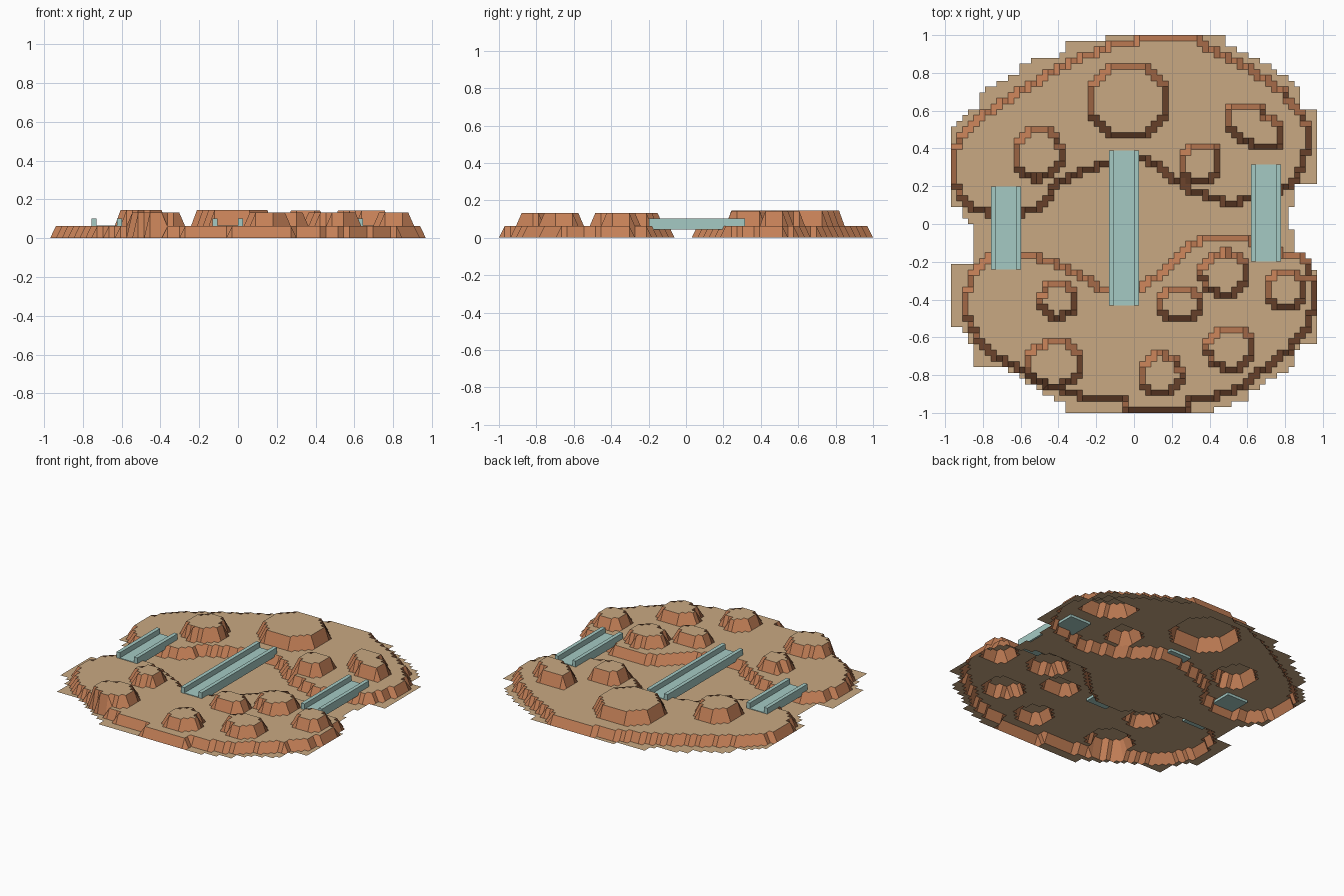
import bpy, bmesh, math

if "Cube" in bpy.data.objects:
    bpy.data.objects.remove(bpy.data.objects["Cube"])

CELL = 1 / 33            # terrain grid spacing
LOW, HIGH = 0.0, 0.062   # valley floor, plateau top


def material(name, rgb):
    m = bpy.data.materials.new(name)
    lin = [(c / 255 / 12.92) if c < 11 else ((c / 255 + 0.055) / 1.055) ** 2.4 for c in rgb]
    m.diffuse_color = (*lin, 1)
    m.use_nodes = True
    m.node_tree.nodes["Principled BSDF"].inputs["Base Color"].default_value = m.diffuse_color
    return m


sand = material("sand_tan", (201, 169, 130))
rock = material("cliff_terracotta", (197, 128, 87))
teal = material("bridge_pale_teal", (165, 202, 196))

# Outlines in hundredths of a unit
GROUND = [(-97, 51), (-97, 9), (-90, 9), (-89, 1), (-86, -1), (-86, -22), (-98, -22), (-98, -53),
          (-92, -55), (-86, -63), (-86, -75), (-70, -75), (-58, -82), (-47, -90), (-37, -94),
          (-37, -101), (43, -101), (43, -96), (61, -95), (61, -89), (79, -79), (85, -75), (85, -67),
          (89, -64), (98, -64), (98, -24), (89, -20), (85, -13), (85, -4), (82, -3), (82, 9),
          (86, 9), (86, 20), (98, 20), (98, 62), (89, 62), (89, 69), (79, 79), (72, 83), (59, 90),
          (50, 95), (50, 101), (-16, 101), (-16, 97), (-37, 97), (-37, 90), (-45, 87), (-61, 86),
          (-61, 80), (-83, 69), (-83, 61), (-90, 58)]
NORTH = [(-95, 39), (-95, 21), (-89, 11), (-84, 8), (-71, 4), (-55, 7), (-47, 11), (-42, 20),
         (-31, 26), (-15, 33), (6, 35), (19, 26), (27, 19), (38, 15), (51, 11), (61, 14), (75, 17),
         (83, 21), (88, 28), (91, 37), (91, 53), (86, 61), (80, 69), (61, 82), (45, 91), (36, 95),
         (36, 98), (2, 98), (0, 95), (-13, 94), (-31, 87), (-47, 78), (-63, 69), (-79, 58), (-91, 47)]
SOUTH = [(-88, -35), (-88, -51), (-79, -66), (-71, -72), (-60, -77), (-50, -84), (-39, -88),
         (-23, -92), (-5, -94), (-3, -98), (27, -98), (30, -94), (53, -89), (67, -78), (83, -66),
         (92, -53), (95, -45), (95, -32), (92, -21), (87, -16), (77, -15), (61, -8), (51, -6),
         (35, -8), (30, -12), (16, -24), (2, -36), (-13, -36), (-23, -31), (-44, -19), (-55, -17),
         (-76, -18), (-84, -23)]
# Irregular north-east mound
NE_MOUND = [(49, 53), (52, 63), (67, 63), (69, 57), (77, 54), (77, 40), (65, 40), (56, 45)]
# Round mounds: centre x, y, half width, half depth, top height
MOUNDS = [(-3, 65, 21, 19, .145), (-51, 37, 12.5, 13, .145), (35, 32, 10.5, 10.5, .142),
          (-40, -40, 9, 9, .132), (24, -43, 10.5, 8.5, .132), (48, -26, 12, 11, .132),
          (80, -35, 10, 10.5, .132), (51, -66, 12, 10.5, .132), (14, -80, 10.5, 10.5, .132),
          (-42, -74, 14, 11.5, .132)]


def inside(x, y, poly):
    hit = False
    for (x1, y1), (x2, y2) in zip(poly, poly[1:] + poly[:1]):
        if (y1 > y) != (y2 > y) and x < x1 + (y - y1) * (x2 - x1) / (y2 - y1):
            hit = not hit
    return hit


def height(x, y):
    x, y = x * 100, y * 100
    if not (inside(x, y, NORTH) or inside(x, y, SOUTH)):
        return LOW
    if inside(x, y, NE_MOUND):
        return 0.142
    for cx, cy, rx, ry, top in MOUNDS:
        if ((x - cx) / rx) ** 2 + ((y - cy) / ry) ** 2 < 1:
            return top
    return HIGH


def finish(bm, name, mats):
    me = bpy.data.meshes.new(name)
    bm.to_mesh(me)
    bm.free()
    for m in mats:
        me.materials.append(m)
    ob = bpy.data.objects.new(name, me)
    bpy.context.collection.objects.link(ob)
    return ob


# Terrain: stepped open sheet, sloped cells become cliffs
bm = bmesh.new()
grid = {(i, j): bm.verts.new((i * CELL, j * CELL, height(i * CELL, j * CELL)))
        for i in range(-32, 33) for j in range(-33, 34)}
for i in range(-32, 32):
    for j in range(-33, 33):
        vs = [grid[i, j], grid[i + 1, j], grid[i + 1, j + 1], grid[i, j + 1]]
        zs = [v.co.z for v in vs]
        if max(zs) > LOW or inside((i + .5) * CELL * 100, (j + .5) * CELL * 100, GROUND):
            f = bm.faces.new(vs)
            f.material_index = int(max(zs) - min(zs) > 0.005)
bmesh.ops.delete(bm, geom=[v for v in bm.verts if not v.link_faces], context='VERTS')
finish(bm, "terrain", [sand, rock])


# Bridges: U-shaped section (deck with two rails) extruded along y
def bridge(name, x0, x1, y0, y1, rail=0.026, bottom=0.045, deck=0.066, top=0.102):
    section = [(x0, bottom), (x1, bottom), (x1, top), (x1 - rail, top), (x1 - rail, deck),
               (x0 + rail, deck), (x0 + rail, top), (x0, top)]
    bm = bmesh.new()
    face = bm.faces.new([bm.verts.new((x, y0, z)) for x, z in section])
    ext = bmesh.ops.extrude_face_region(bm, geom=[face])["geom"]
    bmesh.ops.translate(bm, vec=(0, y1 - y0, 0),
                        verts=[g for g in ext if isinstance(g, bmesh.types.BMVert)])
    bmesh.ops.recalc_face_normals(bm, faces=bm.faces)
    finish(bm, name, [teal])


bridge("west_bridge", -0.757, -0.598, -0.24, 0.198)
bridge("middle_bridge", -0.132, 0.026, -0.431, 0.389)
bridge("east_bridge", 0.619, 0.778, -0.198, 0.315)
